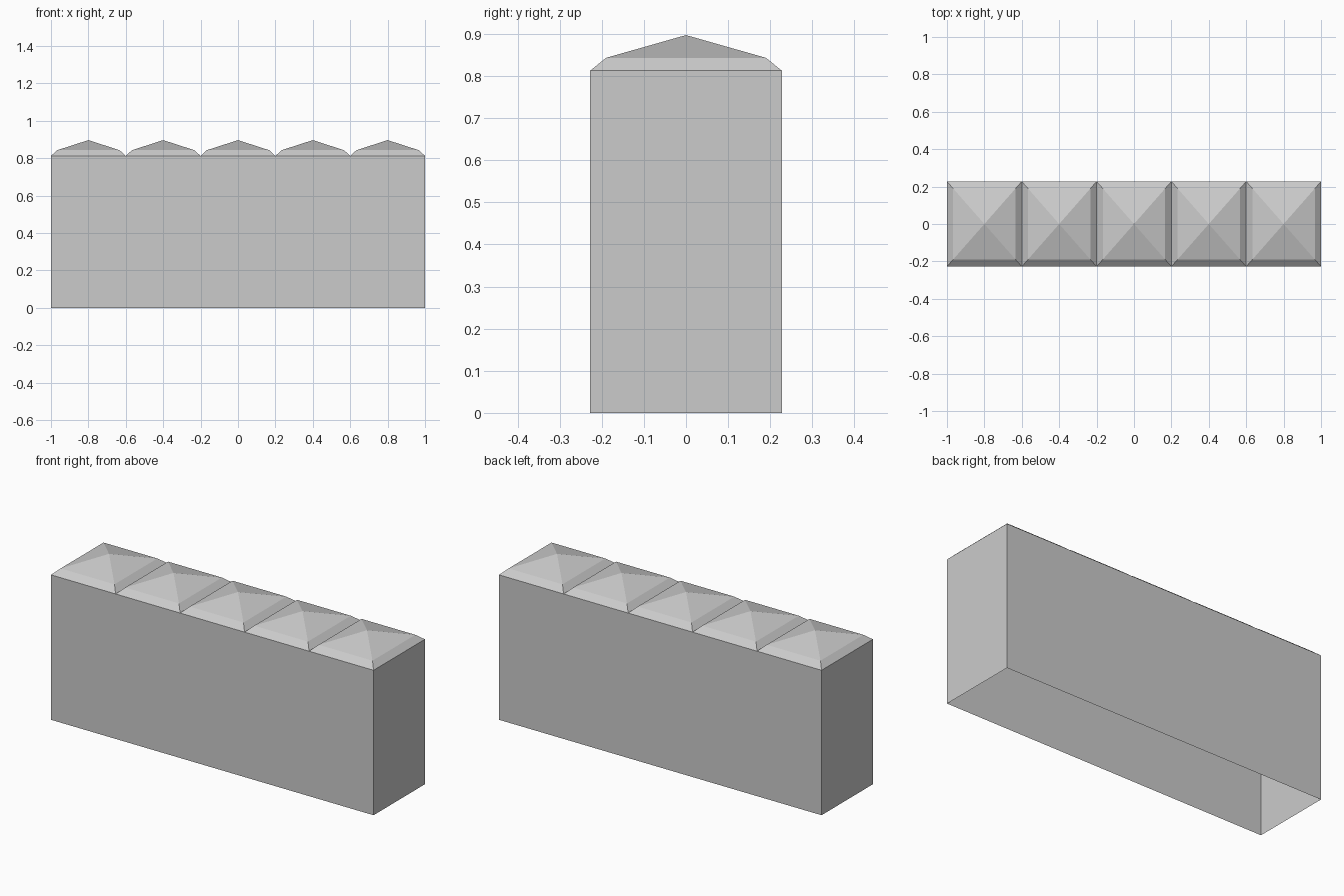
import bpy
import bmesh

cube = bpy.data.objects.get("Cube")
if cube:
    bpy.data.objects.remove(cube, do_unlink=True)

COUNT = 5
HALF_LENGTH, HALF_DEPTH = 1.0, 0.2275
WALL_TOP, SHOULDER, PEAK = 0.8125, 0.843, 0.897
INSET = 0.835  # shoulder size relative to the cap base

grey = bpy.data.materials.new("light_grey")
grey.use_nodes = True
colour = (0.6, 0.6, 0.6, 1)
grey.diffuse_color = colour
grey.node_tree.nodes["Principled BSDF"].inputs["Base Color"].default_value = colour


def ring(bm, hx, hy, z):
    """Rectangle of four vertices, counter-clockwise from above."""
    return [bm.verts.new((sx * hx, sy * hy, z))
            for sx, sy in ((-1, -1), (1, -1), (1, 1), (-1, 1))]


def bridge(bm, low, high):
    for i in range(4):
        j = (i + 1) % 4
        bm.faces.new((low[i], low[j], high[j], high[i]))


def finish(bm, name, x=0):
    mesh = bpy.data.meshes.new(name)
    bm.to_mesh(mesh)
    bm.free()
    mesh.materials.append(grey)
    obj = bpy.data.objects.new(name, mesh)
    obj.location.x = x
    bpy.context.collection.objects.link(obj)


# Four walls, open underneath
bm = bmesh.new()
bridge(bm, ring(bm, HALF_LENGTH, HALF_DEPTH, 0),
       ring(bm, HALF_LENGTH, HALF_DEPTH, WALL_TOP))
finish(bm, "walls")

# Row of caps: steep shoulder, then a shallow pyramid
half_cap = HALF_LENGTH / COUNT
for n in range(COUNT):
    bm = bmesh.new()
    base = ring(bm, half_cap, HALF_DEPTH, WALL_TOP)
    shoulder = ring(bm, half_cap * INSET, HALF_DEPTH * INSET, SHOULDER)
    bridge(bm, base, shoulder)
    tip = bm.verts.new((0, 0, PEAK))
    for i in range(4):
        bm.faces.new((shoulder[i], shoulder[(i + 1) % 4], tip))
    finish(bm, f"roof_cap_{n + 1}", -HALF_LENGTH + half_cap * (2 * n + 1))
